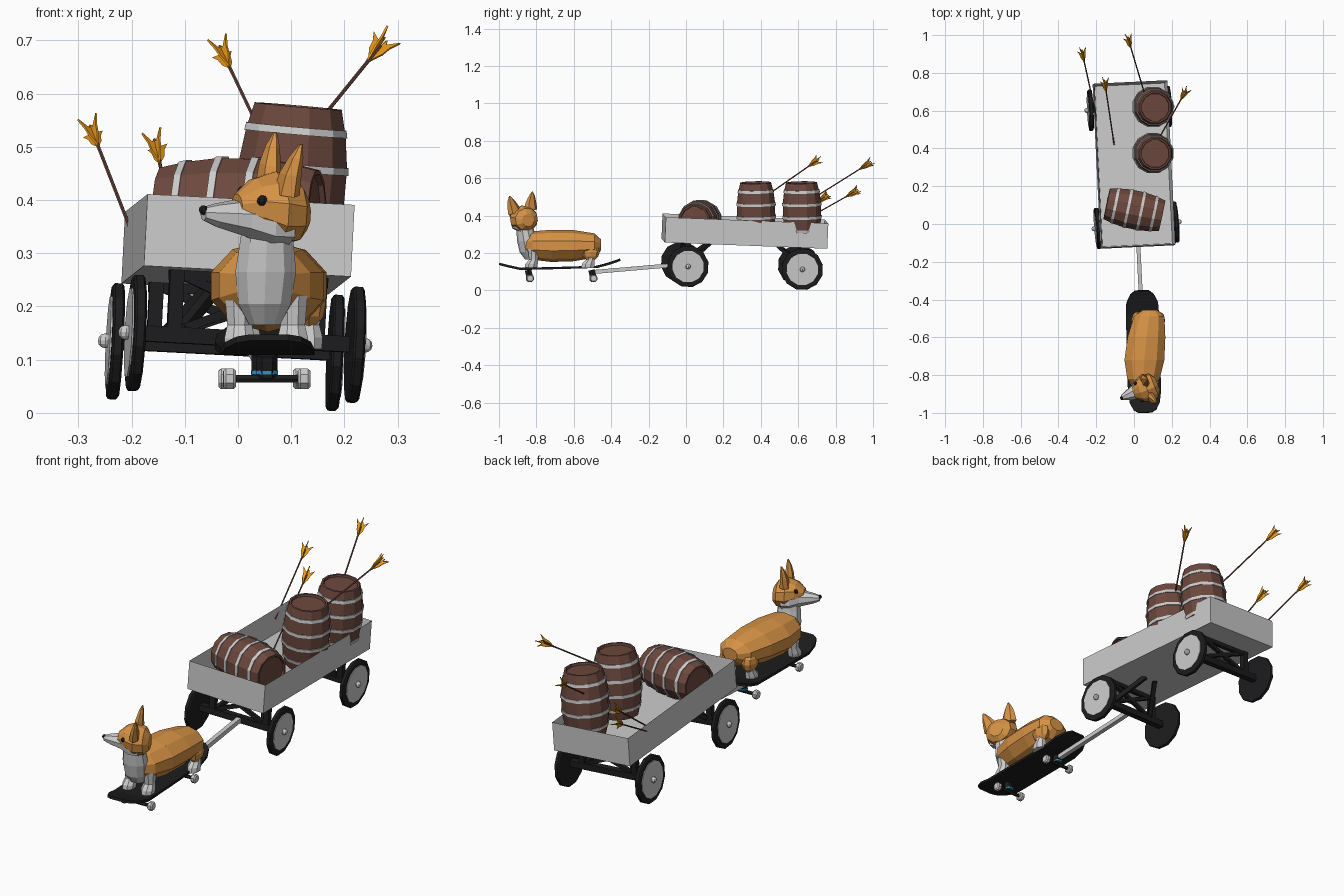
import bpy, bmesh
from math import pi, cos, sin, radians
from mathutils import Matrix, Vector

if "Cube" in bpy.data.objects:
    bpy.data.objects.remove(bpy.data.objects["Cube"])

def material(name, r, g, b):
    m = bpy.data.materials.new(name)
    m.diffuse_color = (r, g, b, 1)
    m.use_nodes = True
    m.node_tree.nodes["Principled BSDF"].inputs["Base Color"].default_value = m.diffuse_color
    return m

BLACK = material("black", .012, .012, .013)
WOOD = material("barrel_wood", .15, .065, .048)
TAN = material("tan_fur", .68, .29, .06)
ORANGE = material("feather_orange", .85, .33, .01)
BLUE = material("blue", .02, .3, .6)
I = Matrix()

def rot(axis, deg):
    return Matrix.Rotation(radians(deg), 4, axis)

def finish(name, bm, mat, M=I):
    bmesh.ops.recalc_face_normals(bm, faces=bm.faces)
    me = bpy.data.meshes.new(name)
    bm.to_mesh(me)
    bm.free()
    if mat:
        me.materials.append(mat)
    o = bpy.data.objects.new(name, me)
    o.matrix_world = M
    bpy.context.collection.objects.link(o)
    return o

def loft(name, axis, stations, sides, mat=None, M=I):
    """Skin rings (x, y, z, radius_u, radius_v) lying across the given axis."""
    u, v = {'X': ((0, 1, 0), (0, 0, 1)), 'Y': ((1, 0, 0), (0, 0, 1)), 'Z': ((1, 0, 0), (0, 1, 0))}[axis]
    u, v = Vector(u), Vector(v)
    bm = bmesh.new()
    rings = []
    for x, y, z, a, b in stations:
        rings.append([bm.verts.new(Vector((x, y, z)) + u * a * cos(t) + v * b * sin(t))
                      for t in [2 * pi * (i + .5) / sides for i in range(sides)]])
    for r, s in zip(rings, rings[1:]):
        for i in range(sides):
            j = (i + 1) % sides
            bm.faces.new((r[i], r[j], s[j], s[i]))
    bm.faces.new(rings[0])
    bm.faces.new(rings[-1])
    return finish(name, bm, mat, M)

def ball(name, p, r, mat=None, M=I):
    bm = bmesh.new()
    bmesh.ops.create_uvsphere(bm, u_segments=8, v_segments=6, radius=1,
                              matrix=Matrix.Translation(p) @ Matrix.Diagonal((*r, 1)))
    return finish(name, bm, mat, M)

def bar(name, a, b, r, sides=4, mat=None, M=I):
    a, b = Vector(a), Vector(b)
    d = b - a
    bm = bmesh.new()
    bmesh.ops.create_cone(bm, cap_ends=True, segments=sides, radius1=r, radius2=r, depth=d.length,
                          matrix=Matrix.Translation((a + b) / 2) @ d.to_track_quat('Z', 'Y').to_matrix().to_4x4()
                          @ Matrix.Rotation(pi / sides, 4, 'Z'))
    return finish(name, bm, mat, M)

# Wagon tray: open box with thin walls
W = Matrix.Translation((0, .315, .317)) @ rot('Z', 2.8) @ rot('X', -2.2) @ rot('Y', 3)
bm = bmesh.new()
bmesh.ops.create_cube(bm, size=1, matrix=Matrix.Diagonal((.39, .87, .135, 1)))
top = max(bm.faces, key=lambda f: f.calc_center_median().z)
bmesh.ops.inset_region(bm, faces=[top], thickness=.014)
for vert in top.verts:
    vert.co.z -= .115
finish("wagon_tray", bm, None, W)

# Axles, posts, braces and wheels
for end, y, z, cx, steer in (("front", -.315, -.19, .008, 2), ("rear", .305, -.182, 0, 0)):
    A = W @ Matrix.Translation((cx, y, z)) @ rot('Z', steer)
    h = -.066 - z
    bar(end + "_axle", (-.2, 0, 0), (.2, 0, 0), .021, 4, BLACK, A)
    bar(end + "_crossbar", (-.15, 0, h - .01), (.15, 0, h - .01), .014, 4, BLACK, A)
    for s in (-1, 1):
        bar(end + "_post", (s * .135, 0, 0), (s * .135, 0, h), .019, 4, BLACK, A)
        bar(end + "_diagonal_brace", (s * .125, 0, .01), (-s * .125, 0, h - .01), .012, 4, BLACK, A)
        bar(end + "_long_brace", (s * .12, 0, .01), (s * .03, .13 if y < 0 else -.13, h), .014, 4, BLACK, A)
        loft(end + "_tire", 'X', [(s * .196, 0, 0, .106, .106), (s * .2, 0, 0, .112, .112),
                                  (s * .214, 0, 0, .112, .112), (s * .218, 0, 0, .106, .106)], 12, BLACK, A)
        loft(end + "_wheel_disc", 'X', [(s * .2, 0, 0, .086, .086), (s * .221, 0, 0, .086, .086)], 12, None, A)
        ball(end + "_hub", (s * .226, 0, 0), (.014, .014, .014), None, A)

# Tow bar between skateboard and front axle
bar("tow_bar", (.042, -.5, .098), (.018, -.01, .14), .015)

# Barrels with four hoops each
def barrel(M):
    def rad(z):
        return .107 - .022 * (z / .15) ** 2
    zs = (-.15, -.1, -.04, .04, .1, .15)
    loft("barrel", 'Z', [(0, 0, -.14, .074, .074), (0, 0, -.15, .076, .076)]
         + [(0, 0, z, rad(z), rad(z)) for z in zs]
         + [(0, 0, .15, .076, .076), (0, 0, .14, .074, .074)], 12, WOOD, M)
    for z in (-.105, -.035, .035, .105):
        a, b = rad(z - .007) + .003, rad(z + .007) + .003
        loft("barrel_hoop", 'Z', [(0, 0, z - .007, a, a), (0, 0, z + .007, b, b)], 12, None, M)

for y in (.375, .62):
    barrel(Matrix.Translation((.1, y, .427)) @ rot('Y', 5) @ rot('X', 1))
barrel(Matrix.Translation((.002, .075, .376)) @ rot('Z', -12) @ rot('Y', 91))

# Arrows: thin shaft with four flared feathers
def arrow(tip, end):
    tip, end = Vector(tip), Vector(end)
    d = tip - end
    bar("arrow_shaft", end, tip - d.normalized() * .03, .0035, 6, WOOD)
    M = Matrix.Translation(tip) @ d.to_track_quat('Z', 'Y').to_matrix().to_4x4()
    bm = bmesh.new()
    for k in range(4):
        t = k * pi / 2 + .4
        pts = [(0, -.085), (.014, -.05), (.018, -.025), (.028, 0), (.008, -.02), (.004, -.005), (0, -.03)]
        bm.faces.new([bm.verts.new((r * cos(t), r * sin(t), z)) for r, z in pts])
    o = finish("arrow_feathers", bm, ORANGE, M)
    o.modifiers.new("thickness", 'SOLIDIFY').thickness = .004

arrow((-.278, .925, .54), (-.2, .57, .34))
arrow((-.157, .765, .515), (-.105, .42, .275))
arrow((-.035, .995, .69), (.065, .66, .48))
arrow((.28, .715, .705), (.13, .45, .52))

# Skateboard deck: flat strip with raised rounded ends
S = Matrix.Translation((.05, -.675, .114)) @ rot('Z', 1.5)
bm = bmesh.new()
rows = []
for y, hw, z in ((-.325, .035, .022), (-.31, .06, .018), (-.27, .08, .008), (-.21, .088, -.005), (0, .088, 0),
                 (.2, .088, .006), (.26, .084, .022), (.305, .062, .037), (.325, .035, .045)):
    rows.append([bm.verts.new((x * hw, y, z)) for x in (-1, 0, 1)])
for r, s in zip(rows, rows[1:]):
    for i in (0, 1):
        bm.faces.new((r[i], r[i + 1], s[i + 1], s[i]))
deck = finish("skateboard_deck", bm, BLACK, S)
deck.modifiers.new("thickness", 'SOLIDIFY').thickness = .012

# Trucks and small wheels
for y in (-.16, .18):
    bar("truck_axle", (-.07, y, -.05), (.07, y, -.05), .008, 6, BLACK, S)
    bar("truck_mount", (0, y, -.045), (0, y - .01, -.005), .02, 6, BLACK, S)
    bar("truck_bushing", (0, y, -.042), (0, y, -.034), .022, 8, BLUE, S)
    for s in (-1, 1):
        loft("skate_wheel", 'X', [(s * .058, y, -.05, .016, .016), (s * .063, y, -.05, .021, .021),
                                  (s * .077, y, -.05, .021, .021), (s * .082, y, -.05, .016, .016)], 8, None, S)

# Dog body, chest and neck
loft("dog_body", 'Y', [(.085, -.455, .243, .04, .03), (.08, -.49, .24, .085, .065), (.066, -.6, .239, .105, .083),
                       (.055, -.72, .238, .111, .086), (.05, -.82, .24, .09, .076), (.05, -.87, .245, .045, .05)], 10, TAN)
loft("dog_chest", 'Z', [(.05, -.83, .165, .03, .03), (.05, -.84, .205, .052, .05), (.052, -.85, .265, .06, .053),
                        (.054, -.86, .32, .053, .047), (.058, -.865, .37, .05, .045)], 10)

# Legs
for s in (-1, 1):
    x = .053 + s * .05
    loft("front_leg", 'Z', [(x, -.83, .117, .028, .036), (x, -.826, .14, .031, .036), (x, -.815, .165, .025, .026),
                            (x, -.815, .22, .03, .032)], 8)
    x = .075 + s * .058
    loft("hind_paw", 'Z', [(x, -.525, .12, .027, .038), (x, -.522, .142, .028, .036), (x, -.51, .165, .022, .024),
                           (x, -.51, .21, .026, .028)], 8)
    ball("haunch", (x, -.51, .205), (.032, .048, .048), TAN)

# Dog head, turned towards -x and slightly tilted
H = Matrix.Translation((.067, -.868, .38)) @ rot('Z', 22) @ rot('X', 10)
loft("dog_head", 'X', [(.062, 0, -.005, .035, .035), (.042, 0, 0, .066, .06), (0, 0, .005, .08, .07),
                       (-.04, 0, .012, .06, .05), (-.075, 0, .01, .028, .022)], 10, TAN, H)
loft("dog_muzzle", 'X', [(.02, 0, -.02, .07, .05), (-.02, 0, -.018, .072, .05), (-.06, 0, -.013, .045, .036),
                         (-.115, 0, -.009, .025, .023), (-.142, 0, -.006, .014, .013)], 8, None, H)
ball("dog_nose", (-.142, 0, .001), (.009, .011, .009), BLACK, H)
for s in (-1, 1):
    ball("dog_eye", (-.045, s * .05, .028), (.011, .009, .01), BLACK, H)
    loft("dog_ear", 'Z', [(.005, s * .045, .04, .022, .04), (.008, s * .052, .08, .018, .032),
                          (.014, s * .06, .112, .012, .02), (.02, s * .066, .138, .003, .004)], 6, TAN, H)
